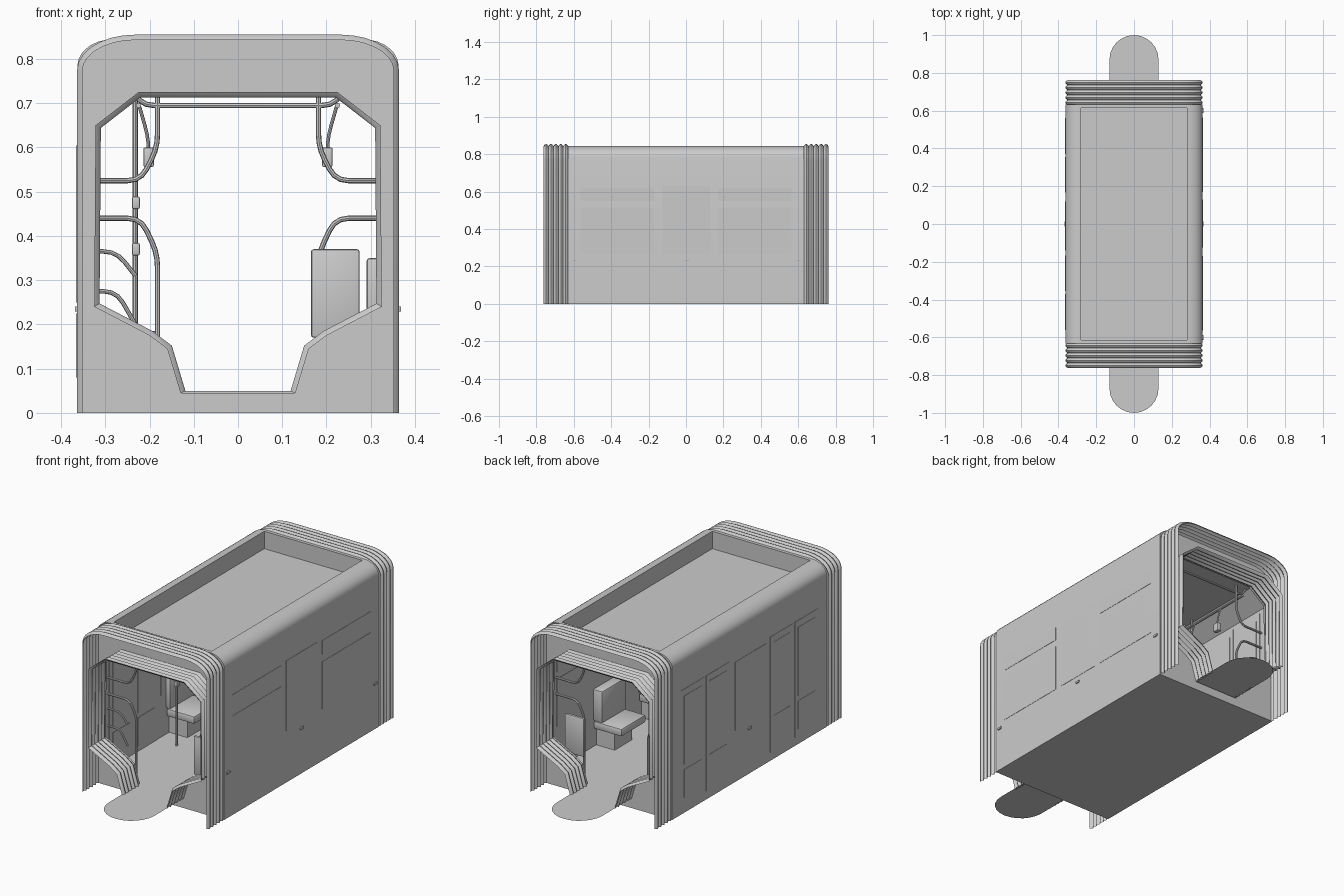
import bpy, bmesh, math
from mathutils import Vector

if "Cube" in bpy.data.objects:
    bpy.data.objects.remove(bpy.data.objects["Cube"])

GREY = (0.6, 0.6, 0.6, 1)
mat = bpy.data.materials.new("plain grey")
mat.use_nodes = True
mat.diffuse_color = GREY
mat.node_tree.nodes["Principled BSDF"].inputs["Base Color"].default_value = GREY
parts = []


def add(name, data):
    ob = bpy.data.objects.new(name, data)
    bpy.context.collection.objects.link(ob)
    data.materials.append(mat)
    parts.append(ob)
    return ob


def to_mesh(curve_ob):
    # Replace a curve object by its mesh
    bpy.context.view_layer.update()
    ev = curve_ob.evaluated_get(bpy.context.evaluated_depsgraph_get())
    mesh = bpy.data.meshes.new_from_object(ev)
    name, matrix = curve_ob.name, curve_ob.matrix_world.copy()
    parts.remove(curve_ob)
    bpy.data.objects.remove(curve_ob)
    if mesh.materials:
        mesh.materials.clear()
    ob = add(name, mesh)
    ob.name = name
    ob.matrix_world = matrix


def spline(cu, pts, closed):
    s = cu.splines.new('POLY')
    s.points.add(len(pts) - 1)
    for p, co in zip(s.points, pts):
        p.co = (*co, 0, 1) if len(co) == 2 else (*co, 1)
    s.use_cyclic_u = closed


def slab(name, loops, y0, y1):
    # x-z outlines (later ones are holes) extruded along y
    cu = bpy.data.curves.new(name, 'CURVE')
    cu.dimensions, cu.fill_mode = '2D', 'BOTH'
    cu.extrude = abs(y1 - y0) / 2
    for loop in loops:
        spline(cu, loop, True)
    ob = add(name, cu)
    ob.rotation_euler.x = math.pi / 2
    ob.location.y = (y0 + y1) / 2
    to_mesh(ob)


def soften(pts, r=0.03):
    # Cut each corner of a path into a short bend
    pts = [Vector(p) for p in pts]
    out = [pts[0]]
    for a, b, c in zip(pts, pts[1:], pts[2:]):
        p, q = b + (a - b).normalized() * r, b + (c - b).normalized() * r
        out += [(1 - t) ** 2 * p + 2 * t * (1 - t) * b + t * t * q for t in (0, .33, .67, 1)]
    return out + [pts[-1]]


def pipe(name, pts, radius=0.006):
    cu = bpy.data.curves.new(name, 'CURVE')
    cu.dimensions = '3D'
    cu.bevel_depth, cu.bevel_resolution = radius, 2
    cu.use_fill_caps = True
    spline(cu, soften(pts), False)
    to_mesh(add(name, cu))


def box(name, x, y, z, bevel=0.0):
    bm = bmesh.new()
    bmesh.ops.create_cube(bm, size=1)
    for v in bm.verts:
        v.co = [(lo + hi) / 2 + c * abs(hi - lo) for c, (lo, hi) in zip(v.co, (x, y, z))]
    if bevel:
        bmesh.ops.bevel(bm, geom=bm.edges[:], offset=bevel, segments=2, affect='EDGES', profile=0.5)
    mesh = bpy.data.meshes.new(name)
    bm.to_mesh(mesh)
    bm.free()
    return add(name, mesh)


def mirror(half):
    return half + [(-x, z) for x, z in reversed(half)]


def arch(w, top, rx, rz, n=7):
    # Right half of a wall with a rounded shoulder
    arc = [i * math.pi / 2 / n for i in range(n + 1)]
    return [(w, 0)] + [(w - rx + rx * math.cos(a), top - rz + rz * math.sin(a)) for a in arc]


def offset(pts, d):
    # Shift an open outline sideways, mitred at the corners
    out = []
    for i, p in enumerate(pts):
        segs = [(Vector(pts[k + 1]) - Vector(pts[k])).normalized()
                for k in (i - 1, i) if 0 <= k < len(pts) - 1]
        ns = [Vector((s.y, -s.x)) for s in segs]
        n = sum(ns, Vector((0, 0))).normalized()
        out.append(Vector(p) + n * d / max(n.dot(ns[0]), 0.5))
    return out


def bellows(name, outline, depth, side, ribs=5):
    # Pleated sleeve between the end wall and the open end
    bm = bmesh.new()
    rings = []
    steps = [0, 0.75, 1, 0.75]
    total = ribs * len(steps)
    for i in range(total + 1):
        y = side * (0.63 + 0.132 * i / total)
        pts = offset(outline, depth * steps[i % len(steps)])
        rings.append([bm.verts.new((p.x, y, p.y)) for p in pts])
    for a, b in zip(rings, rings[1:]):
        for k in range(len(a) - 1):
            bm.faces.new((a[k], a[k + 1], b[k + 1], b[k]))
    bmesh.ops.recalc_face_normals(bm, faces=bm.faces)
    mesh = bpy.data.meshes.new(name)
    bm.to_mesh(mesh)
    bm.free()
    add(name, mesh)


# Body shell with a sunken roof, hollow inside
shoulder = arch(0.363, 0.845, 0.083, 0.06)
cabin = mirror([(0.345, 0.05), (0.345, 0.66), (0.25, 0.735)])
slab("body_shell", [mirror(shoulder + [(0.28, 0.755)]), cabin], -0.625, 0.625)

# End walls, bellows and round floor plates
doorway = [(0.13, 0.045), (0.16, 0.145), (0.2, 0.175), (0.325, 0.24), (0.322, 0.65), (0.225, 0.725)]
for side, end in ((-1, "front"), (1, "back")):
    slab(end + "_end_wall", [mirror(shoulder), mirror(doorway)], side * 0.615, side * 0.632)
    bellows(end + "_outer_bellows", mirror(arch(0.352, 0.843, 0.12, 0.07)), 0.012, side)
    bellows(end + "_inner_bellows", mirror(doorway), -0.012, side)
    arc = [i * math.pi / 12 for i in range(13)]
    rim = [(0.13, 0.6)] + [(0.13 * math.cos(a), 0.87 + 0.13 * math.sin(a)) for a in arc] + [(-0.13, 0.6)]
    bm = bmesh.new()
    face = bm.faces.new([bm.verts.new((x, side * y, 0.05)) for x, y in rim])
    if face.normal.z < 0 or side < 0:
        bmesh.ops.reverse_faces(bm, faces=[face])
    plate = bpy.data.meshes.new(end + "_floor_plate")
    bm.to_mesh(plate)
    bm.free()
    add(end + "_floor_plate", plate)

# Flush windows on the left wall, doors on the right wall
LEFT, RIGHT = (0.343, 0.3645), (-0.3645, -0.343)
for side, end in ((-1, "front"), (1, "back")):
    span = (side * 0.17, side * 0.565)
    box(end + "_window", LEFT, span, (0.268, 0.513))
    box(end + "_vent_window", LEFT, span, (0.55, 0.622))
    for a, b in ((0.168, 0.355), (0.37, 0.56)):
        box(end + "_door_leaf", RIGHT, (side * a, side * b), (0.044, 0.64))
        for z in ((0.08, 0.225), (0.25, 0.605)):
            box(end + "_door_glass", (-0.366, -0.341), (side * (a + 0.025), side * (b - 0.025)), z)
box("left_middle_window", LEFT, (-0.125, 0.13), (0.268, 0.63))
box("right_middle_window", RIGHT, (-0.14, 0.118), (0.268, 0.62))

# Small side marker lamps
for y in (-0.6, 0, 0.6):
    box("marker_lamp", (0.36, 0.369), (y - 0.013, y + 0.013), (0.229, 0.241), 0.002)
box("marker_lamp", (-0.369, -0.36), (-0.013, 0.013), (0.229, 0.241), 0.002)

# Handrails beside each doorway
for side in (-1, 1):
    y = side * 0.57
    for s in (-1, 1):
        pipe("upper_rail", [(s * 0.345, y, 0.525), (s * 0.22, y, 0.525), (s * 0.182, y, 0.6), (s * 0.182, y, 0.735)])
        pipe("lower_rail", [(s * 0.345, y, 0.44), (s * 0.22, y, 0.44), (s * 0.182, y, 0.36), (s * 0.182, y, 0.05)])
    pipe("cross_rail", [(-0.24, y, 0.735), (-0.22, y, 0.695), (0.22, y, 0.695), (0.24, y, 0.735)])
    box("partition_panel", (0.165, 0.275), (side * 0.585, side * 0.6), (0.17, 0.37), 0.006)
    for top, low in ((0.365, 0.31), (0.275, 0.2)):
        pipe("door_grab_rail", [(-0.345, y, top), (-0.275, y, top), (-0.232, y, low)], 0.005)
    # Door pole with call buttons
    pole_y = side * 0.17
    pipe("door_pole", [(-0.232, pole_y, 0.05), (-0.232, pole_y, 0.735)])
    for z in (0.37, 0.475):
        box("call_button", (-0.24, -0.222), (pole_y - 0.012, pole_y + 0.012), (z - 0.014, z + 0.014), 0.004)

# Ceiling rails with hanging grips
for s in (-1, 1):
    pipe("ceiling_rail", [(s * 0.225, -0.57, 0.695), (s * 0.225, 0.57, 0.695)])
    for y in (-0.4, -0.2, 0, 0.2, 0.4):
        pipe("grip_strap", [(s * 0.225, y, 0.7), (s * 0.202, y, 0.62), (s * 0.202, y, 0.59)], 0.004)
        x = (s * 0.202 - 0.012, s * 0.202 + 0.012)
        box("hanging_grip", x, (y - 0.018, y + 0.018), (0.556, 0.6), 0.004)

# Wall seats
for s, spots in ((1, (-0.2, 0.17)), (-1, (0.0,))):
    for y in spots:
        w = (y - 0.1, y + 0.1)
        box("seat_cushion", (s * 0.18, s * 0.34), w, (0.145, 0.185), 0.008)
        box("seat_base", (s * 0.24, s * 0.345), (y - 0.07, y + 0.07), (0.05, 0.15))
        box("seat_back", (s * (0.29 if s > 0 else 0.318), s * 0.345), w, (0.185, 0.35), 0.008)

# Smooth the bends, keep the corners crisp
bpy.ops.object.select_all(action='DESELECT')
for ob in parts:
    ob.select_set(True)
bpy.context.view_layer.objects.active = parts[0]
bpy.ops.object.shade_smooth_by_angle(angle=math.radians(30))
